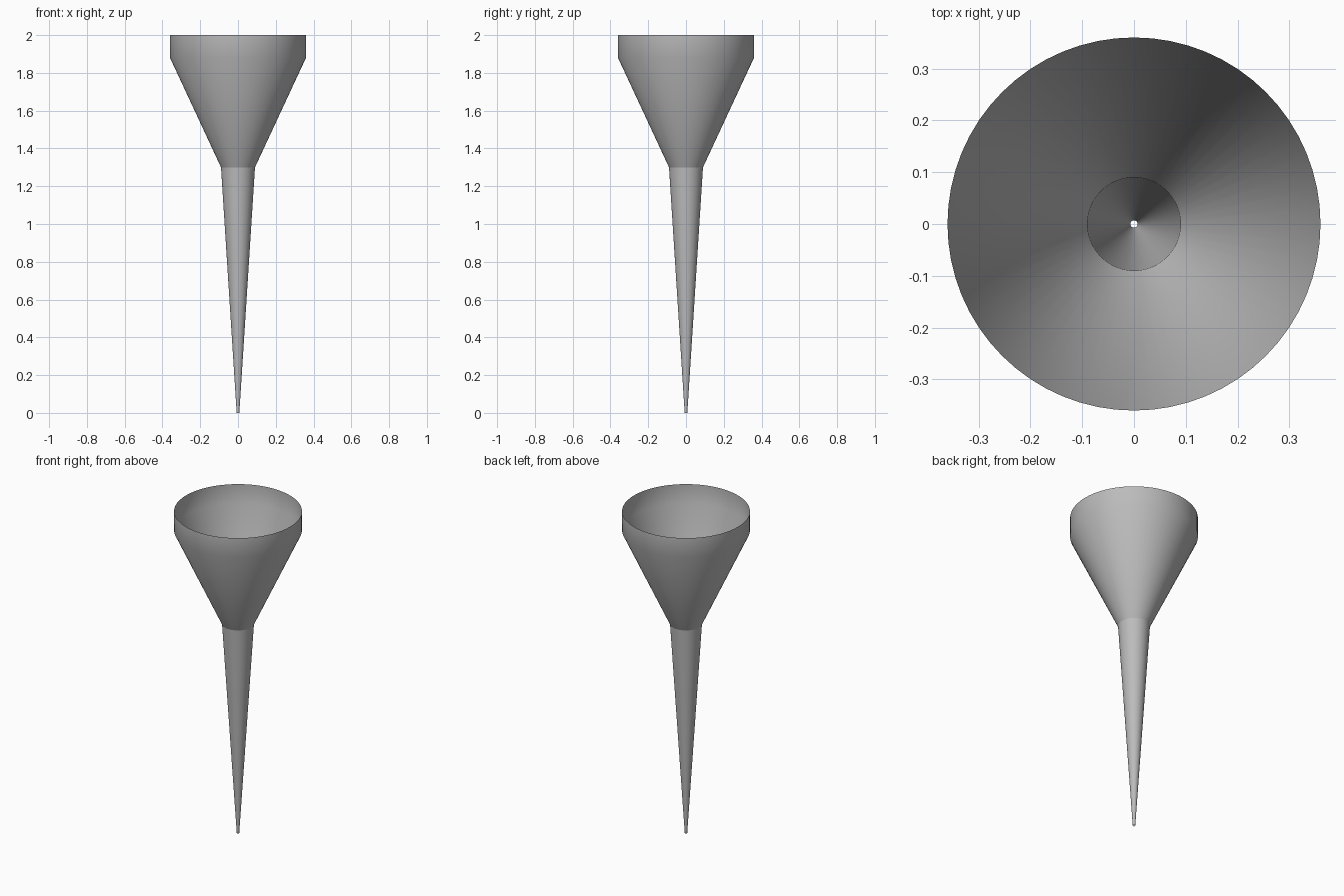
import bpy
import bmesh
from math import radians, tau

cube = bpy.data.objects.get("Cube")
if cube:
    bpy.data.objects.remove(cube, do_unlink=True)

SEGMENTS = 64

# Plain grey plastic
GREY = (0.5, 0.5, 0.5, 1.0)
grey = bpy.data.materials.new("grey plastic")
grey.use_nodes = True
grey.diffuse_color = GREY
grey.node_tree.nodes["Principled BSDF"].inputs["Base Color"].default_value = GREY


def lathe(name, profile, smooth_angle):
    """Spin a thin (radius, height) profile around the z axis."""
    bm = bmesh.new()
    verts = [bm.verts.new((r, 0, z)) for r, z in profile]
    edges = [bm.edges.new(pair) for pair in zip(verts, verts[1:])]
    bmesh.ops.spin(bm, geom=verts + edges, cent=(0, 0, 0), axis=(0, 0, 1),
                   angle=tau, steps=SEGMENTS, use_duplicate=False)
    bmesh.ops.remove_doubles(bm, verts=bm.verts, dist=0.0001)
    bmesh.ops.recalc_face_normals(bm, faces=bm.faces)
    # Point the thin wall outwards
    face = max(bm.faces, key=lambda f: f.calc_area())
    centre = face.calc_center_median()
    if face.normal.x * centre.x + face.normal.y * centre.y < 0:
        bmesh.ops.reverse_faces(bm, faces=bm.faces)
    mesh = bpy.data.meshes.new(name)
    bm.to_mesh(mesh)
    bm.free()
    mesh.materials.append(grey)
    obj = bpy.data.objects.new(name, mesh)
    bpy.context.collection.objects.link(obj)
    bpy.ops.object.select_all(action="DESELECT")
    obj.select_set(True)
    bpy.context.view_layer.objects.active = obj
    bpy.ops.object.shade_smooth_by_angle(angle=radians(smooth_angle))
    return obj


# Open bowl: sloping cone blending into an upright collar
lathe("funnel_bowl", [(0.09, 1.3), (0.36, 1.88), (0.36, 2.0)], 40)

# Long tapering spout, open at the tip
lathe("funnel_spout", [(0.007, 0.0), (0.09, 1.3)], 40)
